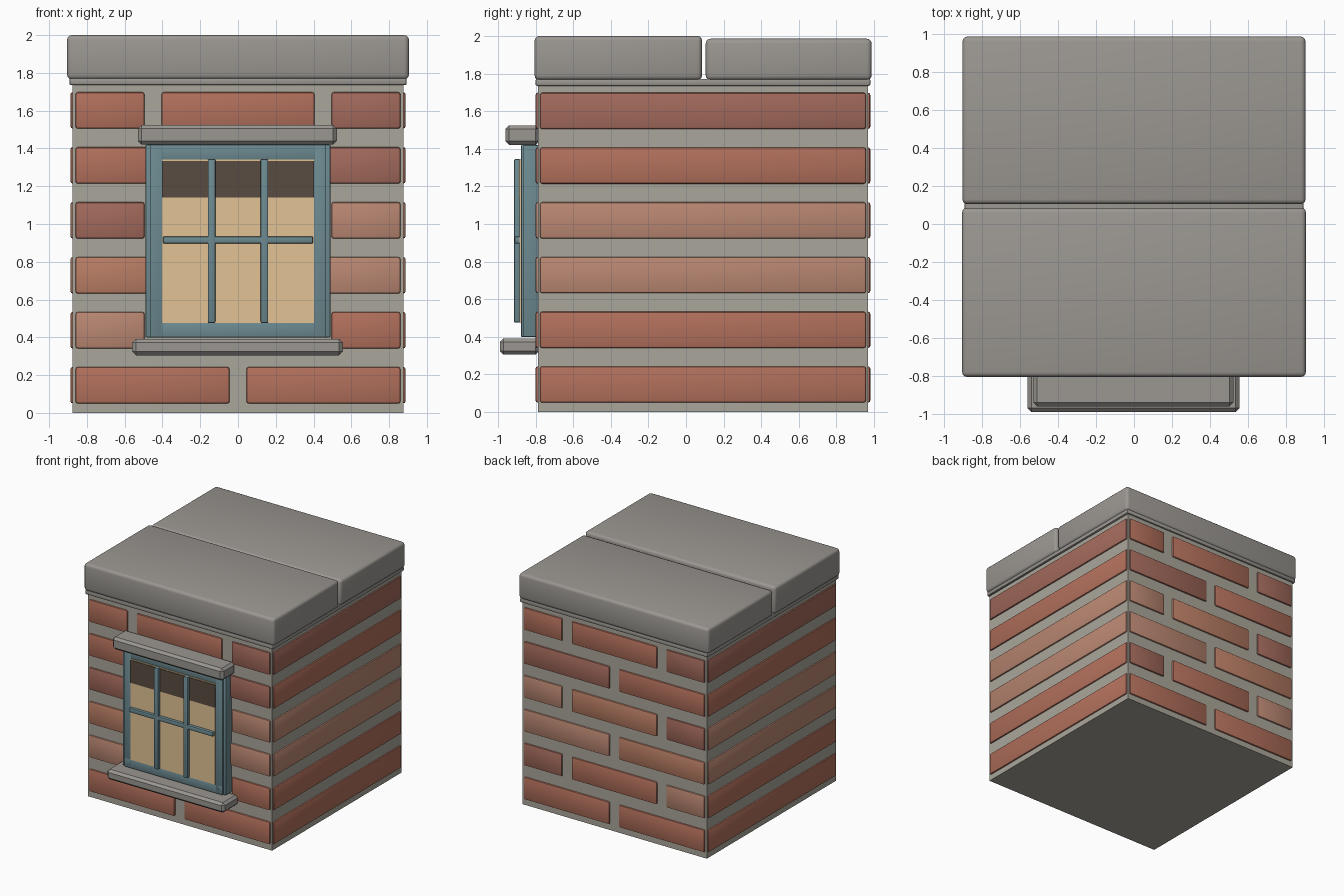
import bpy, bmesh
from math import radians

if "Cube" in bpy.data.objects:
    bpy.data.objects.remove(bpy.data.objects["Cube"])

# Materials, colours given as 0-255 screen values
def mat(name, rgb):
    m = bpy.data.materials.new(name)
    m.diffuse_color = [((c / 255 + 0.055) / 1.055) ** 2.4 for c in rgb] + [1]
    m.use_nodes = True
    m.node_tree.nodes["Principled BSDF"].inputs["Base Color"].default_value = m.diffuse_color
    return m

MORTAR = mat("mortar", (170, 166, 155))
STONE = mat("stone", (155, 151, 146))
TRIM = mat("painted_wood", (108, 138, 145))
PANE = mat("lit_pane", (226, 196, 150))
SHADE = mat("dark_blind", (90, 76, 66))
BRICK = {"r": mat("brick_red", (178, 112, 92)), "d": mat("brick_dark", (163, 106, 92)),
         "l": mat("brick_light", (186, 135, 114)), "o": mat("brick_orange", (186, 126, 101))}

def box(name, x, y, z, m, bevel=0.0, segments=2):
    """Bevelled box from (min, max) ranges."""
    bm = bmesh.new()
    bmesh.ops.create_cube(bm, size=1)
    for v in bm.verts:
        for i, (a, b) in enumerate((x, y, z)):
            v.co[i] = a if v.co[i] < 0 else b
    if bevel:
        bmesh.ops.bevel(bm, geom=bm.edges[:], offset=bevel, segments=segments,
                        profile=0.5, affect='EDGES')
    me = bpy.data.meshes.new(name)
    bm.to_mesh(me)
    bm.free()
    me.materials.append(m)
    ob = bpy.data.objects.new(name, me)
    bpy.context.collection.objects.link(ob)
    return ob

# Wall core
box("mortar_core", (-0.875, 0.875), (-0.787, 0.967), (0, 1.75), MORTAR)

# Brick courses
LONG = [(-0.86, -0.045), (0.045, 0.86)]
SPLIT = [(-0.86, -0.495), (-0.405, 0.405), (0.495, 0.86)]
front_tones = ["rr", "lr", "ol", "dl", "rd", "rrd"]
back_tones = ["rr", "lrd", "ol", "dol", "rd", "drr"]
side_tones = "rrllrd"
for row in range(6):
    z = (0.05 + 0.291 * row, 0.243 + 0.291 * row)
    spans = SPLIT if row % 2 else LONG
    for i, x in enumerate(spans):
        box(f"back_brick_{row}_{i}", x, (0.90, 0.98), z, BRICK[back_tones[row][i]], 0.012)
    # the window interrupts the middle front courses
    if 1 <= row <= 4:
        inner = 0.495 if row % 2 else 0.45
        spans = [(-0.86, -inner), (inner, 0.86)]
    for i, x in enumerate(spans):
        box(f"front_brick_{row}_{i}", x, (-0.80, -0.72), z, BRICK[front_tones[row][i]], 0.012)
    for s, side in ((-1, "left"), (1, "right")):
        x = sorted((s * 0.80, s * 0.887))
        box(f"{side}_brick_{row}", x, (-0.777, 0.957), z, BRICK[side_tones[row]], 0.012)

# Coping: thin ledge and two roof slabs
box("roof_ledge", (-0.893, 0.893), (-0.80, 0.98), (1.735, 1.772), STONE, 0.008)
box("front_roof_slab", (-0.905, 0.905), (-0.805, 0.085), (1.765, 2.0), STONE, 0.025, 3)
box("back_roof_slab", (-0.903, 0.903), (0.105, 0.987), (1.765, 1.985), STONE, 0.025, 3)

# Window frame: side casings, stiles and rails
for s, side in ((-1, "left"), (1, "right")):
    box(f"{side}_casing", sorted((s * 0.44, s * 0.49)), (-0.865, -0.78), (0.40, 1.42), TRIM, 0.006)
    box(f"{side}_stile", sorted((s * 0.40, s * 0.466)), (-0.877, -0.78), (0.40, 1.42), TRIM, 0.004)
box("bottom_rail", (-0.466, 0.466), (-0.877, -0.78), (0.40, 0.477), TRIM, 0.004)
box("top_rail", (-0.466, 0.466), (-0.877, -0.78), (1.34, 1.42), TRIM, 0.004)

# Glazing, blind and glazing bars
box("window_pane", (-0.402, 0.402), (-0.884, -0.78), (0.476, 1.342), PANE)
box("window_blind", (-0.402, 0.402), (-0.889, -0.87), (1.14, 1.334), SHADE)
for s, side in ((-1, "left"), (1, "right")):
    box(f"{side}_glazing_bar", (s * 0.14 - 0.02, s * 0.14 + 0.02), (-0.915, -0.88),
        (0.476, 1.345), TRIM, 0.008)
box("cross_glazing_bar", (-0.398, 0.398), (-0.912, -0.88), (0.896, 0.934), TRIM, 0.008)

# Stone sill and lintel
box("window_sill", (-0.56, 0.555), (-0.99, -0.78), (0.305, 0.392), STONE, 0.02, 1)
box("window_lintel", (-0.53, 0.523), (-0.96, -0.78), (1.42, 1.525), STONE, 0.02, 1)

# Smooth shading with crisp edges
bpy.ops.object.select_all(action='DESELECT')
for ob in bpy.context.collection.objects:
    ob.select_set(True)
    bpy.context.view_layer.objects.active = ob
bpy.ops.object.shade_smooth_by_angle(angle=radians(35))
